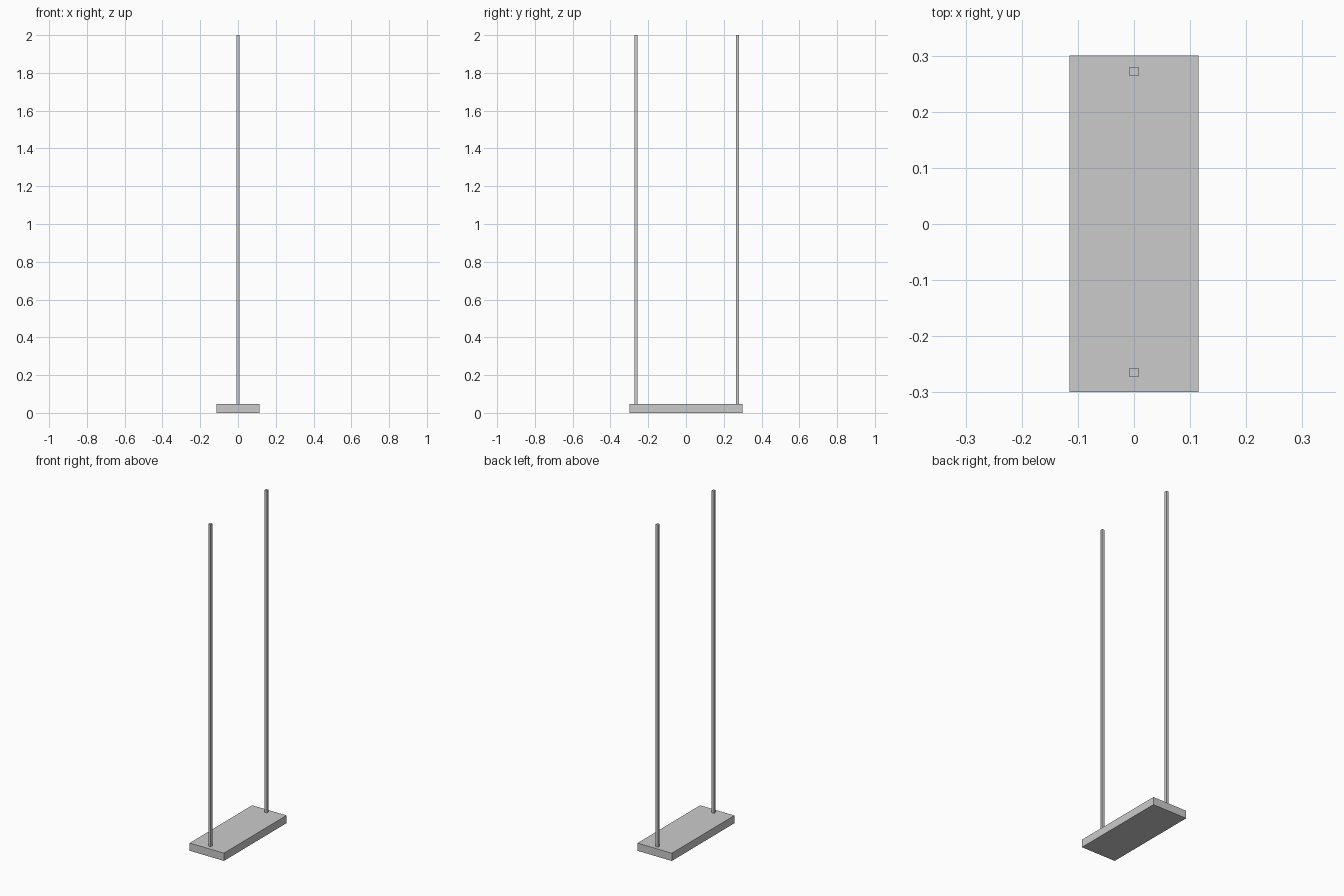
import bpy

if "Cube" in bpy.data.objects:
    bpy.data.objects.remove(bpy.data.objects["Cube"])


def box(name, x, y, z):
    """Axis-aligned box from (min, max) ranges."""
    lo, hi = zip(x, y, z)
    bpy.ops.mesh.primitive_cube_add(size=1, location=[(a + b) / 2 for a, b in zip(lo, hi)])
    ob = bpy.context.object
    ob.name = name
    ob.scale = [b - a for a, b in zip(lo, hi)]
    bpy.ops.object.transform_apply(location=False, rotation=False, scale=True)
    return ob


SEAT_TOP = 0.047
HALF_ROPE = 0.008

# Plank seat
box("seat", (-0.115, 0.115), (-0.299, 0.3), (0, SEAT_TOP))

# Two square hanging ropes rising from the seat
for name, y in (("front_rope", -0.265), ("back_rope", 0.272)):
    box(name, (-HALF_ROPE, HALF_ROPE), (y - HALF_ROPE, y + HALF_ROPE), (SEAT_TOP, 2.0))
